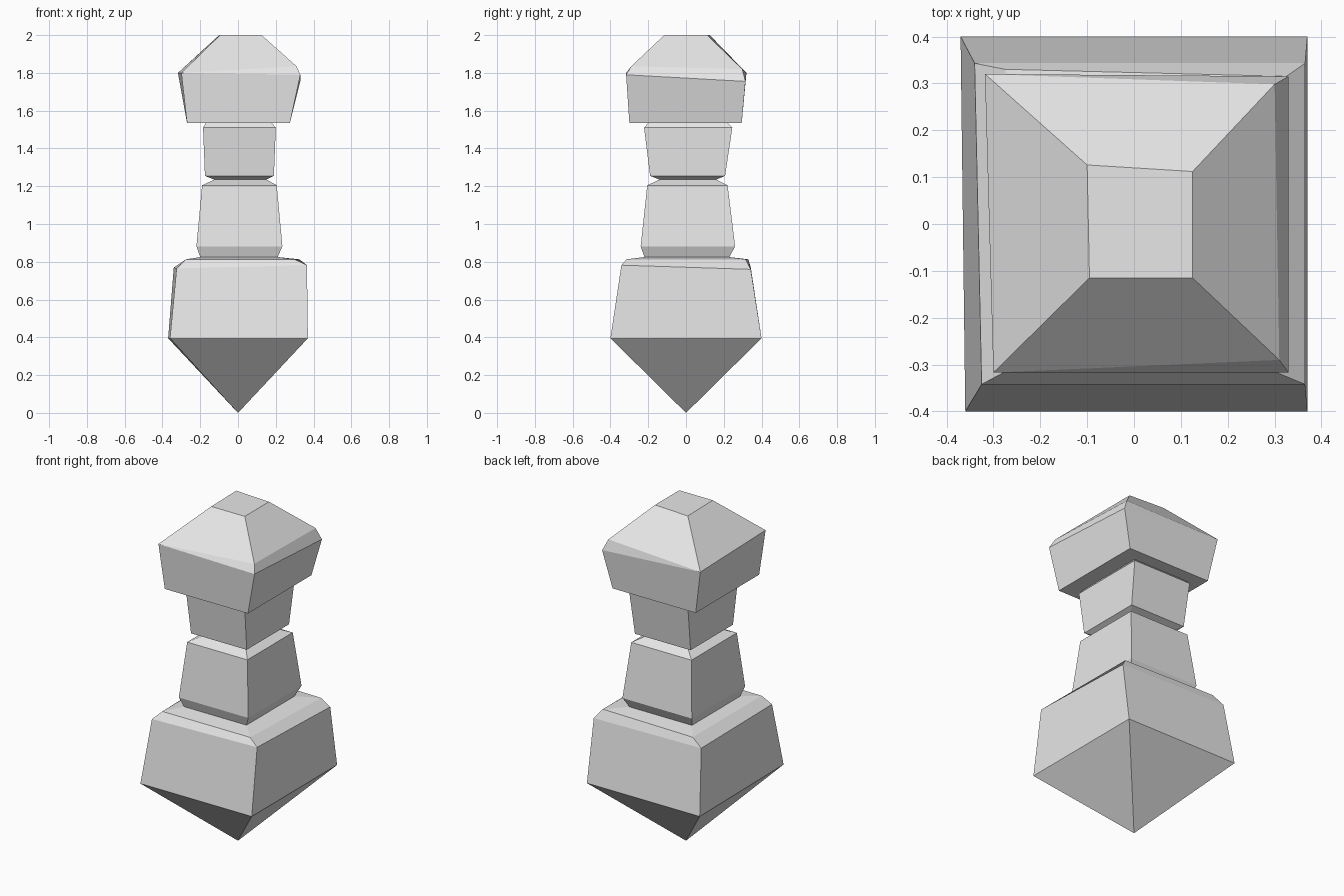
import bpy
import bmesh
from mathutils import Vector

default_cube = bpy.data.objects.get("Cube")
if default_cube:
    bpy.data.objects.remove(default_cube, do_unlink=True)

stone = bpy.data.materials.new("light_grey_stone")
stone.use_nodes = True
grey = (0.8, 0.8, 0.8, 1)
stone.diffuse_color = grey
stone.node_tree.nodes["Principled BSDF"].inputs["Base Color"].default_value = grey


def ring(left, right, front, back, height, **nudges):
    """Four-cornered section; nudges move single corners for a hand-cut look."""
    corners = {
        "front_left": Vector((left, front, height)),
        "front_right": Vector((right, front, height)),
        "back_right": Vector((right, back, height)),
        "back_left": Vector((left, back, height)),
    }
    for corner, offset in nudges.items():
        corners[corner] += Vector(offset)
    return list(corners.values())


def stack(name, rings, cap_top=False, tip=None):
    """Join sections into a flat-faced block, optionally capped or pointed."""
    bm = bmesh.new()
    loops = [[bm.verts.new(co) for co in section] for section in rings]
    for lower, upper in zip(loops, loops[1:]):
        for i in range(4):
            j = (i + 1) % 4
            bm.faces.new((lower[i], lower[j], upper[j], upper[i]))
    if cap_top:
        bm.faces.new(loops[-1])
    if tip is not None:
        point = bm.verts.new(tip)
        for i in range(4):
            bm.faces.new((point, loops[0][(i + 1) % 4], loops[0][i]))
    bmesh.ops.remove_doubles(bm, verts=bm.verts, dist=0.0005)
    bmesh.ops.recalc_face_normals(bm, faces=bm.faces)
    mesh = bpy.data.meshes.new(name)
    bm.to_mesh(mesh)
    bm.free()
    mesh.materials.append(stone)
    part = bpy.data.objects.new(name, mesh)
    bpy.context.collection.objects.link(part)
    return part


# Sections shared by neighbouring parts
base_neck = ring(-0.2, 0.21, -0.22, 0.23, 0.825)
waist = ring(-0.125, 0.15, -0.14, 0.16, 1.235)
head_neck = ring(-0.17, 0.18, -0.2, 0.22, 1.535)

# Pointed base with sloping shoulders
stack("pointed_base", [
    ring(-0.37, 0.37, -0.4, 0.4, 0.395, front_left=(0.01, 0, 0)),
    ring(-0.34, 0.365, -0.342, 0.343, 0.77,
         front_left=(0.015, 0, -0.005), front_right=(0, 0, 0.012), back_right=(0, 0, -0.01)),
    ring(-0.275, 0.3, -0.315, 0.32, 0.813, back_left=(0, 0.01, 0), back_right=(0.025, -0.005, 0)),
    base_neck,
], tip=(0, 0, 0))

# Lower shaft block, tapering upward
stack("lower_shaft", [
    base_neck,
    ring(-0.22, 0.235, -0.24, 0.26, 0.882),
    ring(-0.19, 0.205, -0.205, 0.22, 1.205),
    waist,
])

# Upper shaft block, flaring upward
stack("upper_shaft", [
    waist,
    ring(-0.175, 0.19, -0.19, 0.207, 1.255),
    ring(-0.185, 0.2, -0.222, 0.245, 1.51),
    head_neck,
])

# Head with a chipped right edge and a flat-topped pyramid roof
stack("head", [
    head_neck,
    ring(-0.27, 0.275, -0.3, 0.295, 1.535),
    ring(-0.318, 0.33, -0.317, 0.32, 1.8,
         front_left=(0.018, 0, 0), front_right=(0, 0, -0.01), back_right=(0, -0.005, -0.045)),
    ring(-0.318, 0.3, -0.317, 0.32, 1.8,
         front_left=(0.018, 0, 0), front_right=(0.01, 0.027, 0.035), back_right=(0, -0.022, 0.02)),
    ring(-0.095, 0.125, -0.115, 0.12, 2, back_left=(-0.005, 0.006, 0), back_right=(0, -0.008, 0)),
], cap_top=True)
